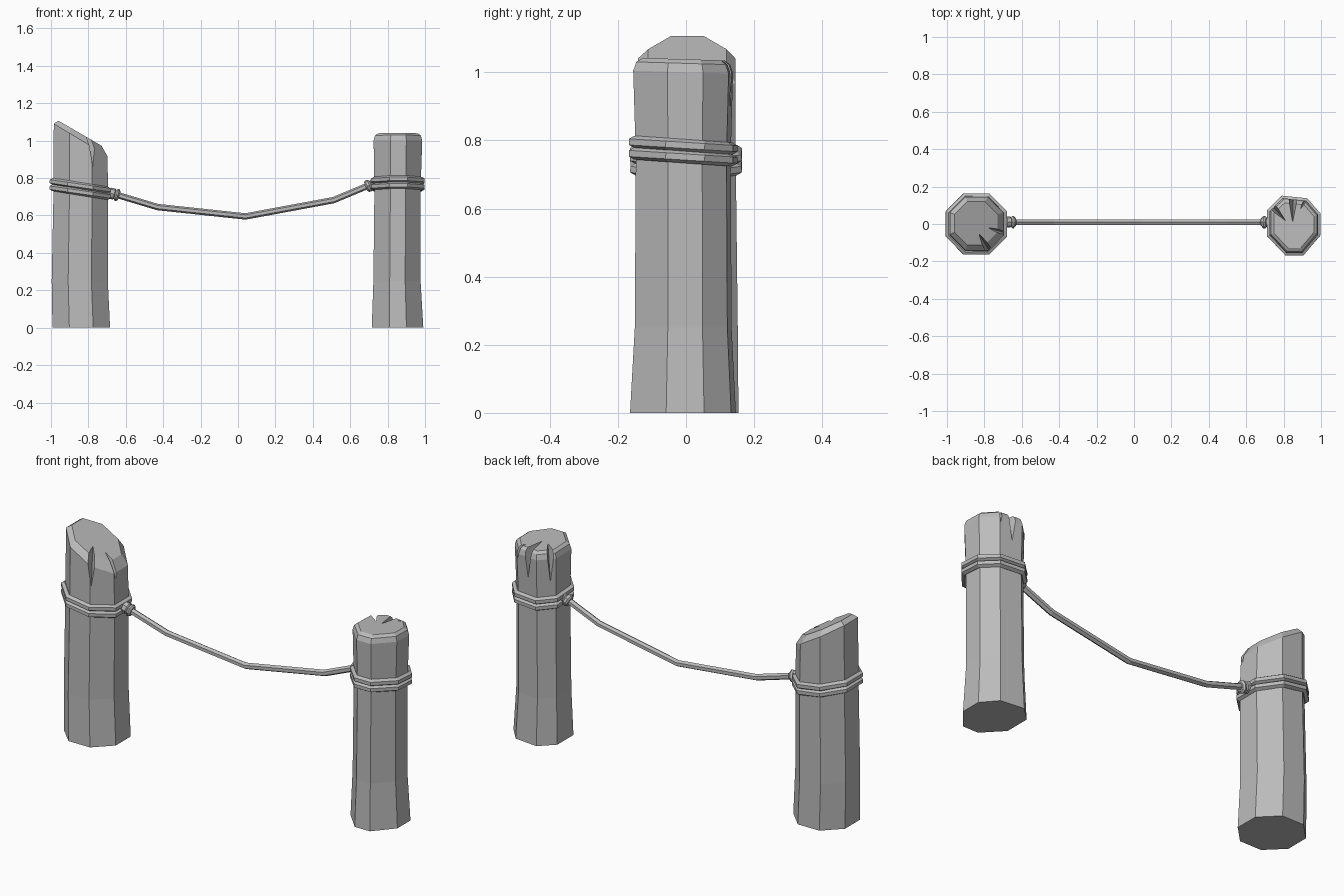
import bpy, bmesh, math
from mathutils import Vector

cube = bpy.data.objects.get("Cube")
if cube:
    bpy.data.objects.remove(cube, do_unlink=True)

grey = bpy.data.materials.new("weathered grey")
grey.use_nodes = True
grey.diffuse_color = (0.5, 0.5, 0.5, 1)
grey.node_tree.nodes["Principled BSDF"].inputs["Base Color"].default_value = grey.diffuse_color


def add_mesh(name, bm):
    bmesh.ops.recalc_face_normals(bm, faces=bm.faces)
    mesh = bpy.data.meshes.new(name)
    bm.to_mesh(mesh)
    bm.free()
    mesh.materials.append(grey)
    obj = bpy.data.objects.new(name, mesh)
    bpy.context.collection.objects.link(obj)
    return obj


def ring_points(profile, level):
    """Place the outline at a level: x, y, z, scale and x, y tilt."""
    cx, cy, z, s, tx, ty = level
    return [Vector((cx + s * x, cy + s * y, z + s * (tx * x + ty * y))) for x, y in profile]


def post(name, profile, levels):
    bm = bmesh.new()
    rings = [[bm.verts.new(p) for p in ring_points(profile, lv)] for lv in levels]
    n = len(profile)
    for a, b in zip(rings, rings[1:]):
        for i in range(n):
            j = (i + 1) % n
            bm.faces.new((a[i], a[j], b[j], b[i]))
    bm.faces.new(rings[0][::-1])
    bm.faces.new(rings[-1])
    return add_mesh(name, bm)


def crack(target, inner, outer, top, depth, width):
    """Cut a split that starts at inner on the top and runs down the side at outer."""
    a, b = Vector(inner), Vector((*outer, top - depth))
    out = (b.xy - a.xy).normalized()
    side = Vector((-out.y, out.x, 0)) * width
    rim = Vector((*(b.xy + out * 0.03), top + 0.06))
    bm = bmesh.new()
    for p in (a, b, rim + side, rim - side):
        bm.verts.new(p)
    bmesh.ops.convex_hull(bm, input=bm.verts)
    cutter = add_mesh("crack_cutter", bm)
    cutter.hide_render = True
    mod = target.modifiers.new("crack", 'BOOLEAN')
    mod.operation, mod.solver, mod.object = 'DIFFERENCE', 'EXACT', cutter
    bpy.context.view_layer.objects.active = target
    bpy.ops.object.modifier_apply(modifier=mod.name)
    bpy.data.objects.remove(cutter, do_unlink=True)


def tube(name, points, radius, closed=False, sides=6):
    """Sweep a flat-sided section along points, with mitred corners."""
    bm = bmesh.new()
    pts = [Vector(p) for p in points]
    n, rings = len(pts), []
    for i, p in enumerate(pts):
        before = p - pts[i - 1] if closed or i else pts[1] - p
        after = pts[(i + 1) % n] - p if closed or i < n - 1 else before
        d = (before.normalized() + after.normalized()).normalized()
        mitre = 1 / max(0.5, d.dot(after.normalized()))
        u = d.cross(Vector((0, 0, 1))).normalized()
        v = u.cross(d)
        if not closed:
            u, v = u, v * mitre
        else:
            u = u * mitre
        ring = []
        for k in range(sides):
            t = math.tau * (k + 0.5) / sides
            ring.append(bm.verts.new(p + radius * (math.cos(t) * u + math.sin(t) * v)))
        rings.append(ring)
    for i in range(n if closed else n - 1):
        a, b = rings[i], rings[(i + 1) % n]
        for k in range(sides):
            m = (k + 1) % sides
            bm.faces.new((a[k], a[m], b[m], b[k]))
    if not closed:
        bm.faces.new(rings[0])
        bm.faces.new(rings[-1][::-1])
    return add_mesh(name, bm)


def collar(name, start, end, radius):
    """Short faceted knot band with chamfered ends."""
    a, b = Vector(start), Vector(end)
    bm = bmesh.new()
    rot = (b - a).to_track_quat('Z', 'Y').to_matrix().to_4x4()
    rot.translation = (a + b) / 2
    bmesh.ops.create_cone(bm, cap_ends=True, segments=8, radius1=radius, radius2=radius,
                          depth=(b - a).length, matrix=rot)
    caps = [f for f in bm.faces if len(f.verts) == 8]
    edges = list({e for f in caps for e in f.edges})
    bmesh.ops.bevel(bm, geom=edges, offset=radius * 0.25, segments=1, affect='EDGES')
    return add_mesh(name, bm)


# Post outlines
c = math.tan(math.pi / 8)
octagon = [(1, -c), (1, c), (c, 1), (-c, 1), (-1, c), (-1, -c), (-c, -1), (c, -1)]
uneven = [(.13, -.055), (.13, .05), (.065, .125), (-.06, .138), (-.13, .07),
          (-.13, -.06), (-.04, -.155), (.045, -.155)]

# Taller post with a slanted top
right_post = post("right_post", octagon, [
    (-.838, 0, 0, .154, 0, 0), (-.846, .002, .25, .15, 0, 0), (-.84, 0, .75, .146, 0, 0),
    (-.842, .002, 1.005, .143, -.6, 0), (-.845, .004, 1.04, .115, -.58, 0)])
crack(right_post, (-.83, -.05, 1.03), (-.775, -.142), .955, .10, .035)
crack(right_post, (-.78, -.02, 1.0), (-.70, -.045), .93, .05, .03)

# Shorter post with a rounded top
left_post = post("left_post", uneven, [
    (.853, 0, 0, 1.06, 0, 0), (.85, 0, .25, .97, 0, 0), (.853, 0, .75, .95, 0, 0),
    (.855, 0, 1.0, 1, 0, -.03), (.855, 0, 1.026, .94, 0, -.03), (.855, 0, 1.038, .82, 0, -.03)])
crack(left_post, (.848, .01, 1.038), (.85, .134), 1.02, .14, .035)
crack(left_post, (.81, .018, 1.038), (.742, .092), 1.02, .16, .03)
crack(left_post, (.89, .08, 1.034), (.915, .127), 1.01, .05, .02)

# Two rope turns around each post
for k, dz in enumerate((0, .034)):
    tube(f"right_rope_turn_{k + 1}",
         ring_points(octagon, (-.843, 0, .725 + dz, .148, -.16, 0)), .018, True)
    tube(f"left_rope_turn_{k + 1}",
         ring_points(uneven, (.855, 0, .751 + dz, .98, 0, -.07)), .018, True)

# Sagging rope between the posts
tube("hanging_rope", [(-.69, .01, .722), (-.64, .01, .708), (-.43, .01, .645), (.04, .01, .595),
                      (.51, .01, .682), (.69, .01, .757), (.73, .01, .768)], .017)

# Knots where the rope meets the posts
collar("right_knot_band", (-.69, .01, .722), (-.655, .01, .712), .03)
collar("right_knot_end", (-.658, .01, .713), (-.635, .01, .706), .033)
collar("left_knot_band", (.73, .01, .77), (.708, .01, .763), .027)
collar("left_knot_end", (.71, .01, .764), (.683, .01, .753), .033)
